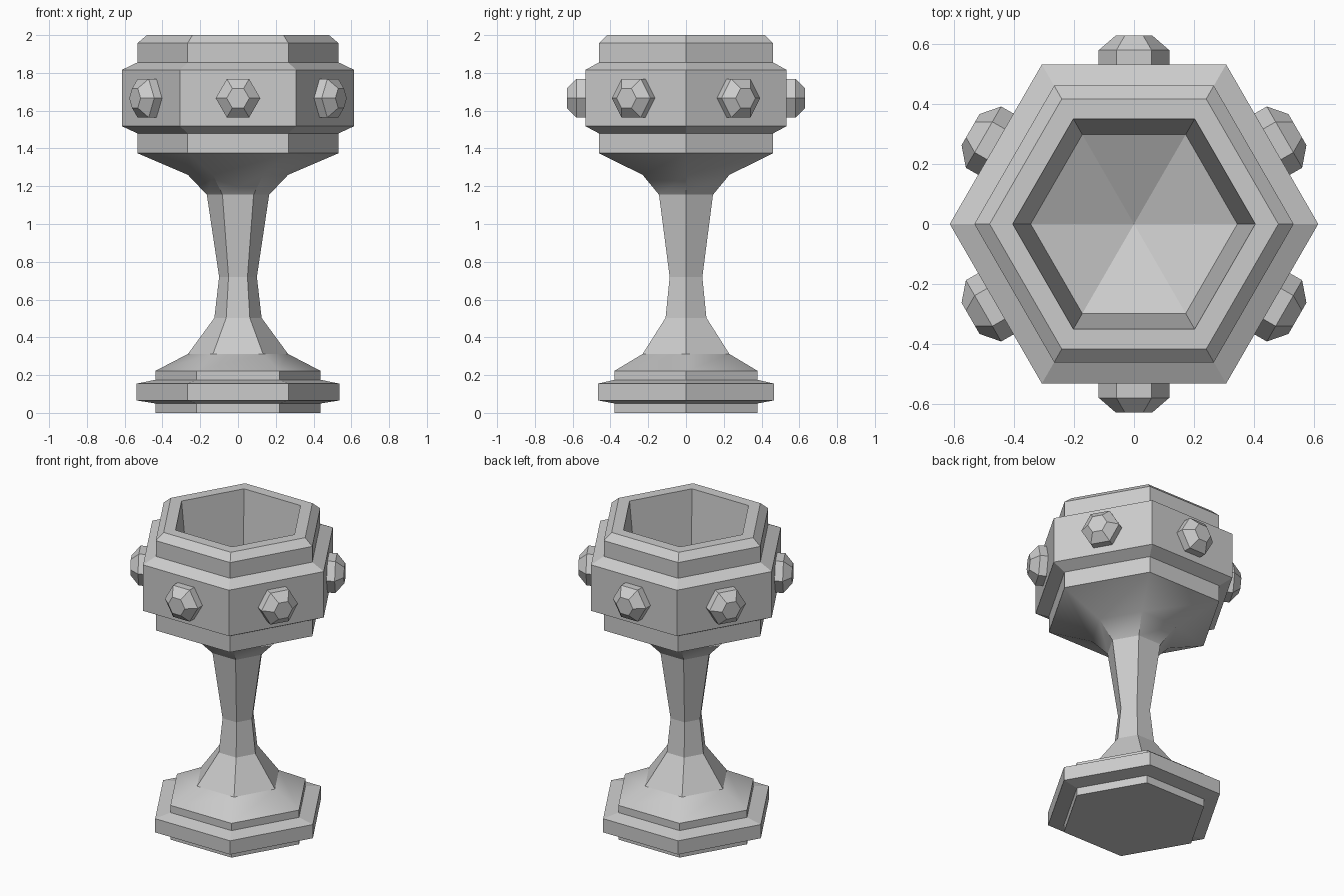
import bpy, bmesh, math
from mathutils import Matrix

if "Cube" in bpy.data.objects:
    bpy.data.objects.remove(bpy.data.objects["Cube"])


def lathe_hex(name, profile, smooth_z=None, matrix=None):
    """Six-sided lathe; profile is (corner radius, z), radius 0 makes a tip."""
    bm = bmesh.new()
    rings = []
    for r, z in profile:
        if r == 0:
            rings.append([bm.verts.new((0, 0, z))] * 6)
        else:
            rings.append([bm.verts.new((r * math.cos(i * math.pi / 3),
                                        r * math.sin(i * math.pi / 3), z))
                          for i in range(6)])
    for a, b in zip(rings, rings[1:]):
        for i in range(6):
            j = (i + 1) % 6
            quad = list(dict.fromkeys((a[i], a[j], b[j], b[i])))
            face = bm.faces.new(quad)
            if smooth_z:
                face.smooth = all(smooth_z[0] <= v.co.z <= smooth_z[1] for v in quad) \
                    and len(quad) == 4 and (b is not rings[-2])
    bm.normal_update()
    # crisp edges above 30 degrees
    for e in bm.edges:
        if len(e.link_faces) == 2:
            flat = not all(f.smooth for f in e.link_faces)
            e.smooth = not (flat or e.calc_face_angle() > math.radians(30))
    if matrix:
        bm.transform(matrix)
    mesh = bpy.data.meshes.new(name)
    bm.to_mesh(mesh)
    bm.free()
    obj = bpy.data.objects.new(name, mesh)
    bpy.context.collection.objects.link(obj)
    return obj


# stepped foot flowing into the lower stem
lathe_hex("foot", [(0, 0), (0.438, 0), (0.438, 0.05), (0.537, 0.066), (0.537, 0.155),
                   (0.438, 0.175), (0.438, 0.222), (0.265, 0.312), (0.125, 0.503),
                   (0.1, 0.72)], (0.2, 0.73))

# upper stem and bowl: outer wall, raised band, rim, then the hollow inside
lathe_hex("bowl", [(0.1, 0.72), (0.165, 1.155), (0.265, 1.26), (0.533, 1.375),
                   (0.533, 1.48), (0.615, 1.518), (0.615, 1.816), (0.533, 1.855),
                   (0.533, 1.957), (0.482, 2.0), (0.405, 2.0), (0.345, 1.42),
                   (0, 1.26)], (0.7, 1.376))

# one cut stud centred on each band face
for k in range(6):
    m = (Matrix.Rotation(k * math.pi / 3, 4, 'Z')
         @ Matrix.Translation((0, 0, 1.666))
         @ Matrix.Rotation(math.pi / 2, 4, 'X'))
    lathe_hex(f"stud_{k + 1}", [(0, 0.51), (0.118, 0.51), (0.118, 0.58),
                                (0.06, 0.63), (0, 0.63)], matrix=m)
